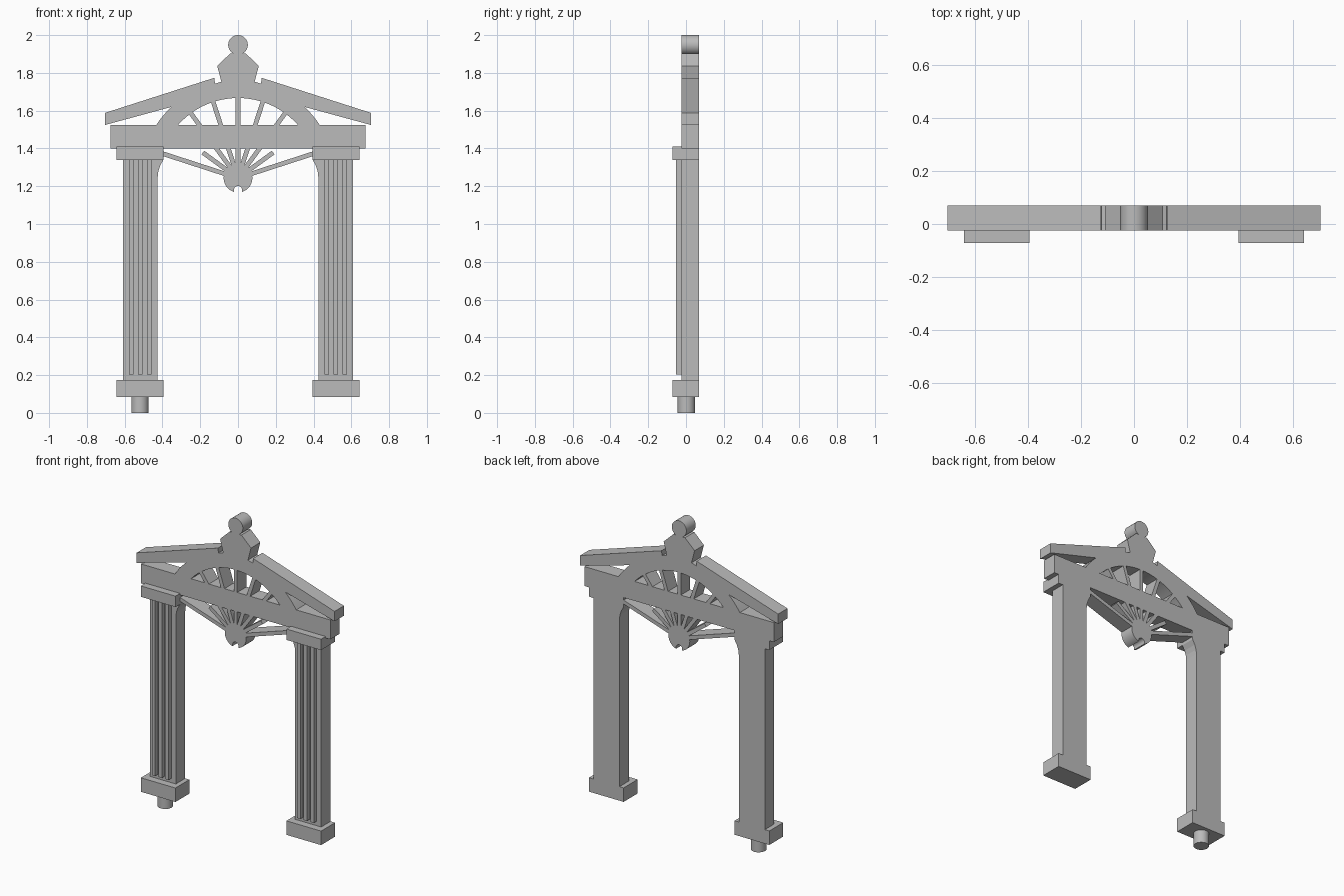
import bpy, bmesh
from math import sin, cos, radians, sqrt
from mathutils import Matrix

cube = bpy.data.objects.get("Cube")
if cube:
    bpy.data.objects.remove(cube)

# One stone colour for everything
stone = bpy.data.materials.new("grey stone")
stone.use_nodes = True
GREY = (0.5, 0.5, 0.5, 1)
stone.diffuse_color = GREY
stone.node_tree.nodes["Principled BSDF"].inputs["Base Color"].default_value = GREY

FRONT, BACK = -0.025, 0.07      # depth of the flat frame
HUB_Z = 1.243                   # centre of the fan and of the arch


def finish(name, bm, smooth=False):
    bmesh.ops.recalc_face_normals(bm, faces=bm.faces)
    mesh = bpy.data.meshes.new(name)
    bm.to_mesh(mesh)
    bm.free()
    mesh.materials.append(stone)
    obj = bpy.data.objects.new(name, mesh)
    bpy.context.collection.objects.link(obj)
    if smooth:
        bpy.ops.object.select_all(action="DESELECT")
        obj.select_set(True)
        bpy.context.view_layer.objects.active = obj
        bpy.ops.object.shade_smooth_by_angle(angle=radians(30))
    return obj


def plate(name, outline, y0=FRONT, y1=BACK, smooth=False):
    """Extrude an (x, z) outline along y."""
    bm = bmesh.new()
    face = bm.faces.new([bm.verts.new((x, y0, z)) for x, z in outline])
    new = bmesh.ops.extrude_face_region(bm, geom=[face])["geom"]
    moved = [v for v in new if isinstance(v, bmesh.types.BMVert)]
    bmesh.ops.translate(bm, verts=moved, vec=(0, y1 - y0, 0))
    return finish(name, bm, smooth)


def box(name, x0, x1, z0, z1, y0=FRONT, y1=BACK):
    return plate(name, [(x0, z0), (x1, z0), (x1, z1), (x0, z1)], y0, y1)


def arc(cx, cz, r, start, end, steps):
    angles = [radians(start + (end - start) * i / steps) for i in range(steps + 1)]
    return [(cx + r * cos(a), cz + r * sin(a)) for a in angles]


def flip(points):
    return [(-x, z) for x, z in reversed(points)]


# Gable: sloping roof, arch and finial base as one mirrored outline
half = arc(0, HUB_Z, 0.424, 90, 41.7, 12)
half += arc(0, HUB_Z, 0.516, 33.1, 46.9, 5)
half += [(0.705, 1.524), (0.705, 1.588), (0.125, 1.774), (0.122, 1.743),
         (0.088, 1.753), (0.11, 1.837), (0.042, 1.902)]
plate("gable", half + flip(half)[:-1], smooth=True)

# Round finial on top
plate("finial_disc", arc(0, 1.948, 0.052, 0, 350, 35), smooth=True)

# Beam
box("beam", -0.675, 0.675, 1.4, 1.525)

# Hub of the fan, with a round-topped slot at the bottom
slot = 0.022
hub = arc(0, HUB_Z, 0.076, -73, 253, 40)
hub += arc(0, 1.18, slot, 180, 0, 10)
plate("fan_hub", hub, smooth=True)

# Fan spokes
for i in range(-4, 5):
    a = radians(18 * i)
    length = 0.43 if abs(i) < 3 else 0.23 if abs(i) == 3 else 0.435
    d, n = (sin(a), cos(a)), (cos(a), -sin(a))
    w = 0.012
    corners = [(0.03, -w), (length, -w), (length, w), (0.03, w)]
    plate("fan_spoke", [(d[0] * r + n[0] * s, HUB_Z + d[1] * r + n[1] * s)
                        for r, s in corners])

# Columns
for side, label in ((1, "left"), (-1, "right")):
    def span(a, b):
        return sorted((side * a, side * b))

    box(label + "_base", *span(0.395, 0.642), 0.085, 0.175, -0.072, BACK)
    box(label + "_capital", *span(0.395, 0.642), 1.34, 1.41, -0.072, BACK)

    # shaft with a flared bracket on the inner edge
    flare = [(0.425 - 0.03 * t * t, 1.25 + 0.09 * t) for t in (0, 0.33, 0.66, 1)]
    shaft = [(0.61, 1.34), (0.61, 0.175), (0.425, 0.175)] + flare
    plate(label + "_shaft", [(side * x, z) for x, z in shaft])

    # raised ribs on the front
    for k in (-1, 0, 1):
        c = 0.517 + 0.048 * k
        box(label + "_rib", *span(c - 0.012, c + 0.012), 0.203, 1.34, -0.053, FRONT)

# Peg under the right column
bm = bmesh.new()
bmesh.ops.create_cone(bm, cap_ends=True, segments=32, radius1=0.046, radius2=0.046,
                      depth=0.09, matrix=Matrix.Translation((-0.519, 0.002, 0.045)))
finish("right_peg", bm, smooth=True)
